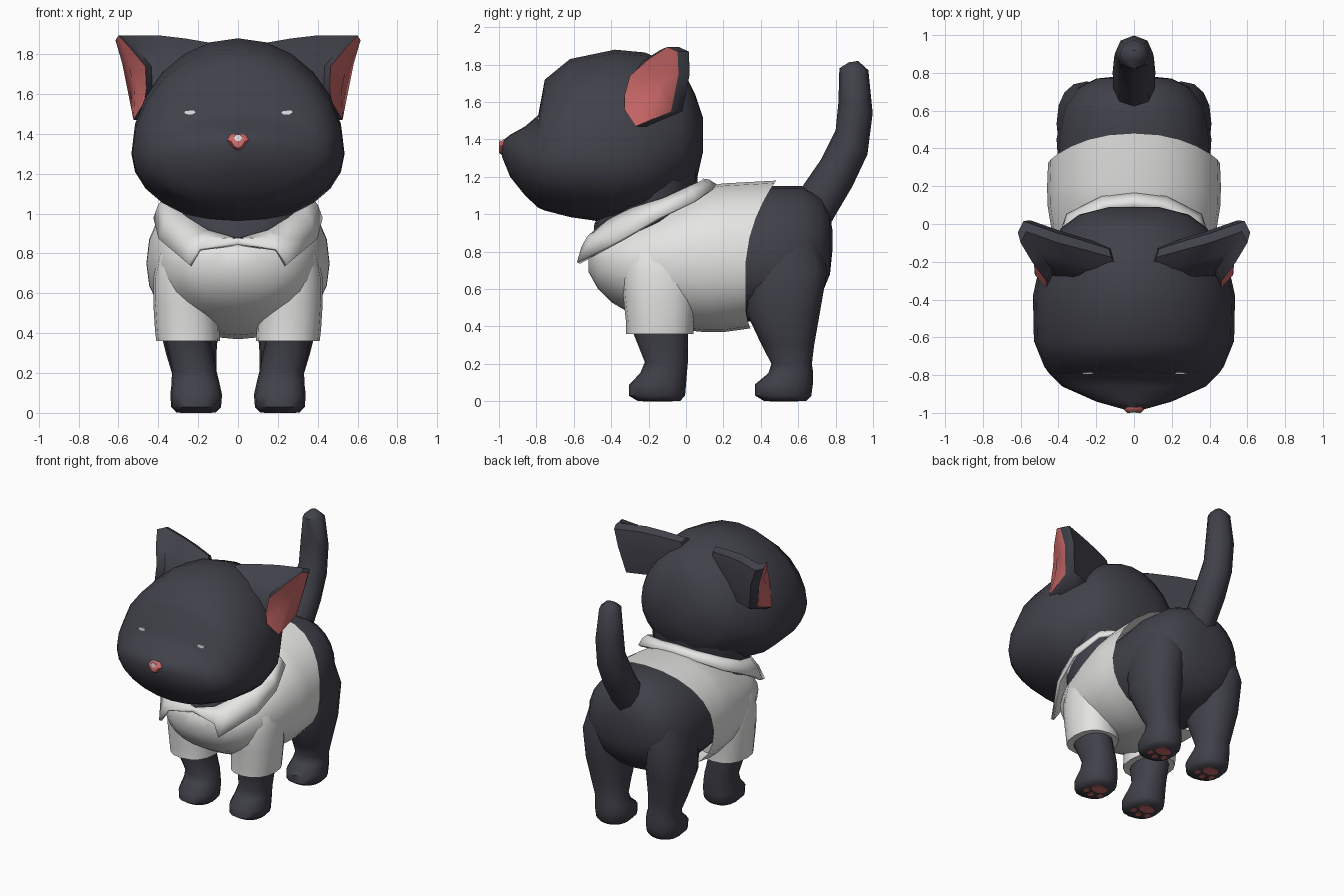
import bpy, bmesh, math
from mathutils import Vector as V
from mathutils.bvhtree import BVHTree

if "Cube" in bpy.data.objects:
    bpy.data.objects.remove(bpy.data.objects["Cube"])


def material(name, rgb):
    m = bpy.data.materials.new(name)
    m.diffuse_color = (*rgb, 1)
    m.use_nodes = True
    m.node_tree.nodes["Principled BSDF"].inputs["Base Color"].default_value = m.diffuse_color
    return m


FUR = material("charcoal fur", (0.052, 0.052, 0.068))
CLOTH = material("white cloth", (0.78, 0.78, 0.77))
PINK = material("pink skin", (0.60, 0.14, 0.14))
GLINT = material("white glint", (0.9, 0.9, 0.9))


def build(name, verts, faces, mats, mirror=False):
    bm = bmesh.new()
    vs = [bm.verts.new(v) for v in verts]
    for f in faces:
        bm.faces.new([vs[i] for i in f])
    bmesh.ops.recalc_face_normals(bm, faces=bm.faces)
    me = bpy.data.meshes.new(name)
    bm.to_mesh(me)
    bm.free()
    for m in mats:
        me.materials.append(m)
    ob = bpy.data.objects.new(name, me)
    bpy.context.collection.objects.link(ob)
    if mirror:
        ob.modifiers.new("Mirror", 'MIRROR').use_clip = True
    return ob


def loft(name, rings, mats, mirror=False, caps=(True, True)):
    """Skin a list of equal-length point rings."""
    n = len(rings[0])
    verts = [p for r in rings for p in r]
    faces = [(k * n + i, k * n + (i + 1) % n, (k + 1) * n + (i + 1) % n, (k + 1) * n + i)
             for k in range(len(rings) - 1) for i in range(n)]
    if caps[0]:
        faces.append(tuple(range(n)))
    if caps[1]:
        faces.append(tuple(range(len(verts) - n, len(verts))))
    return build(name, verts, faces, mats, mirror)


def unit_ring(n, p):
    """Superellipse of exponent p."""
    out = []
    for i in range(n):
        c, s = math.cos(2 * math.pi * i / n), math.sin(2 * math.pi * i / n)
        out.append((math.copysign(abs(c) ** (2 / p), c), math.copysign(abs(s) ** (2 / p), s)))
    return out


def across_y(y, w, lo, hi, mid, n=24, p=2.2):
    return [V((w * c, y, mid + s * ((hi - mid) if s > 0 else (mid - lo)))) for c, s in unit_ring(n, p)]


def across_z(z, cx, cy, rx, ry, n=16, p=2.3):
    return [V((cx + rx * c, cy + ry * s, z)) for c, s in unit_ring(n, p)]


# Head, lofted from muzzle to nape
head = loft("head", [across_y(*r, p=2) for r in [
    (-0.985, .04, 1.31, 1.39, 1.35), (-.94, .20, 1.20, 1.425, 1.33), (-.86, .38, 1.10, 1.47, 1.30),
    (-.79, .45, 1.035, 1.53, 1.30), (-.755, .475, 1.02, 1.72, 1.30), (-.62, .53, .985, 1.83, 1.30),
    (-.38, .535, .95, 1.88, 1.30), (-.22, .50, .98, 1.865, 1.31), (-.02, .385, 1.07, 1.78, 1.38),
    (.05, .29, 1.15, 1.64, 1.42), (.09, .13, 1.33, 1.52, 1.43)]], [FUR])

# Neck
loft("neck", [across_z(*r) for r in [
    (.80, 0, -.30, .24, .20), (.95, 0, -.25, .32, .24), (1.1, 0, -.17, .345, .23),
    (1.35, 0, -.16, .37, .225)]], [FUR])

# Ears: pink dished rim skinned back into the head
rim = [V(p) for p in [
    (.60, -.10, 1.895), (.615, -.045, 1.87), (.58, -.04, 1.75), (.54, -.08, 1.55),
    (.525, -.27, 1.47), (.47, -.33, 1.56), (.46, -.33, 1.63), (.465, -.30, 1.74), (.54, -.2, 1.83)]]
mid = V((.5, -.18, 1.69))


def ear_ring(dx, dy, k):
    return [mid + (p - mid) * k + V((dx, dy, 0)) for p in rim]


ear = loft("ears", [[mid + V((.01, 0, 0)) + (p - mid) * .35 for p in rim], rim, ear_ring(-.03, .06, 1),
                    ear_ring(-.2, .0, 1), ear_ring(-.33, -.03, .92), ear_ring(-.46, -.06, .8)],
           [FUR, PINK], True)
for f in ear.data.polygons:
    if f.index < len(rim) or f.index == len(ear.data.polygons) - 2:
        f.material_index = 1

# Nose with a glint
outline = [(-.06, 1.37), (-.035, 1.4), (.035, 1.4), (.06, 1.37), (.03, 1.325), (0, 1.31), (-.03, 1.325)]
loft("nose", [[V((x * k, y, 1.355 + (z - 1.355) * k)) for x, z in outline]
              for y, k in [(-.93, 1), (-.975, 1), (-1.0, .6)]], [PINK])


def plate(name, pts, y, mat):
    loft(name, [[V((x, y + d, z)) for x, z in pts] for d in (0, .009)], [mat])


plate("nose_glint", [(-.022, 1.382), (-.01, 1.398), (.01, 1.398), (.022, 1.382), (.01, 1.365), (-.01, 1.365)],
      -1.0005, GLINT)

# Eye glints, laid on the face
tree = BVHTree.FromPolygons([v.co for v in head.data.vertices], [p.vertices for p in head.data.polygons])
for side, x in (("left", .248), ("right", -.242)):
    y = tree.ray_cast(V((x, -2, 1.51)), V((0, 1, 0)))[0].y
    plate("eye_glint_" + side, [(x - .03, 1.508), (x - .022, 1.518), (x + .02, 1.52), (x + .03, 1.508),
                                (x + .01, 1.497), (x - .02, 1.497)], y - .009, GLINT)

# Shirt body, with a hem that slants back toward the top
shirt = [across_y(*r) for r in [
    (-.52, .10, .69, .83, .77), (-.47, .24, .60, .87, .75), (-.40, .32, .53, .91, .75),
    (-.28, .38, .46, .97, .75), (-.1, .425, .39, 1.06, .75), (.1, .458, .37, 1.15, .75),
    (.2, .46, .37, 1.165, .75), (.32, .455, .39, 1.18, .75)]]
for p in shirt[-1]:
    p.y += .7 * max(0, p.z - .7) ** 2 + 2 * max(0, .5 - p.z) ** 2
loft("shirt", shirt, [CLOTH], caps=(True, False))
loft("sleeves", [across_z(*r) for r in [
    (.36, .25, -.14, .16, .18), (.42, .255, -.14, .162, .18), (.55, .262, -.14, .163, .195),
    (.68, .262, -.14, .162, .205), (.80, .25, -.14, .15, .20), (.92, .2, -.12, .12, .15)]], [CLOTH], True)

# Hindquarters
loft("hindquarters", [across_y(*r) for r in [
    (.15, .39, .44, 1.11, .75), (.45, .41, .42, 1.15, .75), (.62, .375, .47, 1.15, .76),
    (.72, .30, .56, 1.10, .80), (.77, .20, .68, 1.0, .84), (.782, .08, .8, .92, .86)]], [FUR])

# Collar: folded band with a pointed tip each side
top = [(0, -.50, .868), (.15, -.48, .91), (.24, -.41, .97), (.32, -.28, 1.03),
       (.355, -.12, 1.08), (.3, .02, 1.145), (.14, .08, 1.17), (0, .09, 1.18)]
low = [(0, -.52, .845), (.19, -.55, .82), (.24, -.575, .74), (.39, -.33, .87),
       (.415, -.15, .975), (.35, .05, 1.07), (.17, .14, 1.13), (0, .16, 1.15)]
bulge = [(V(a) + V(b)) / 2 + V((a[0] * .02, -.005, .01)) for a, b in zip(top, low)]
n = len(top)
collar = build("collar", top + bulge + low,
               [(r * n + i, r * n + i + 1, r * n + n + i + 1, r * n + n + i)
                for r in (0, 1) for i in range(n - 1)], [CLOTH], True)
thick = collar.modifiers.new("Thickness", 'SOLIDIFY')
thick.thickness, thick.offset = .022, 0

# Legs with paws
loft("front_legs", [across_z(*r) for r in [
    (.003, .21, -.145, .10, .115), (.03, .21, -.155, .125, .15), (.09, .21, -.152, .13, .152),
    (.15, .213, -.12, .12, .125), (.21, .22, -.105, .112, .115), (.36, .25, -.135, .112, .145),
    (.55, .26, -.14, .12, .15)]], [FUR], True)
loft("hind_legs", [across_z(*r) for r in [
    (.003, .21, .53, .10, .115), (.03, .21, .52, .125, .15), (.09, .21, .523, .13, .155),
    (.15, .213, .56, .12, .12), (.2, .22, .565, .112, .108), (.3, .235, .545, .127, .14),
    (.47, .25, .52, .155, .195), (.7, .25, .53, .16, .225), (.92, .22, .5, .14, .2)]], [FUR], True)

# Paw pads
for name, cy in (("front", -.145), ("hind", .53)):
    for k, (dx, dy, rx, ry) in enumerate([(0, .03, .06, .045), (-.06, -.035, .02, .025),
                                          (0, -.06, .02, .025), (.06, -.035, .02, .025)]):
        loft(f"{name}_paw_pads_{k}", [across_z(z, .21 + dx, cy + dy, rx, ry, 10, 2)
                                      for z in (0, .005)], [PINK], True)

# Tail: rings spanned between its front and back outlines
tail = []
for fy, fz, by, bz, w in [(.58, 1.08, .72, .85, .09), (.63, 1.16, .79, .98, .11), (.72, 1.29, .89, 1.15, .113),
                          (.80, 1.45, .97, 1.32, .105), (.815, 1.6, .998, 1.54, .10),
                          (.82, 1.78, .975, 1.77, .075), (.87, 1.812, .92, 1.82, .03)]:
    f, b = V((0, fy, fz)), V((0, by, bz))
    tail.append([(f + b) / 2 + (b - f) / 2 * c + V((w * s, 0, 0)) for c, s in unit_ring(8, 2)])
loft("tail", tail, [FUR])

# Smooth shading with crisp hems
bpy.ops.object.select_all(action='SELECT')
bpy.context.view_layer.objects.active = head
bpy.ops.object.shade_smooth_by_angle(angle=math.radians(50))
